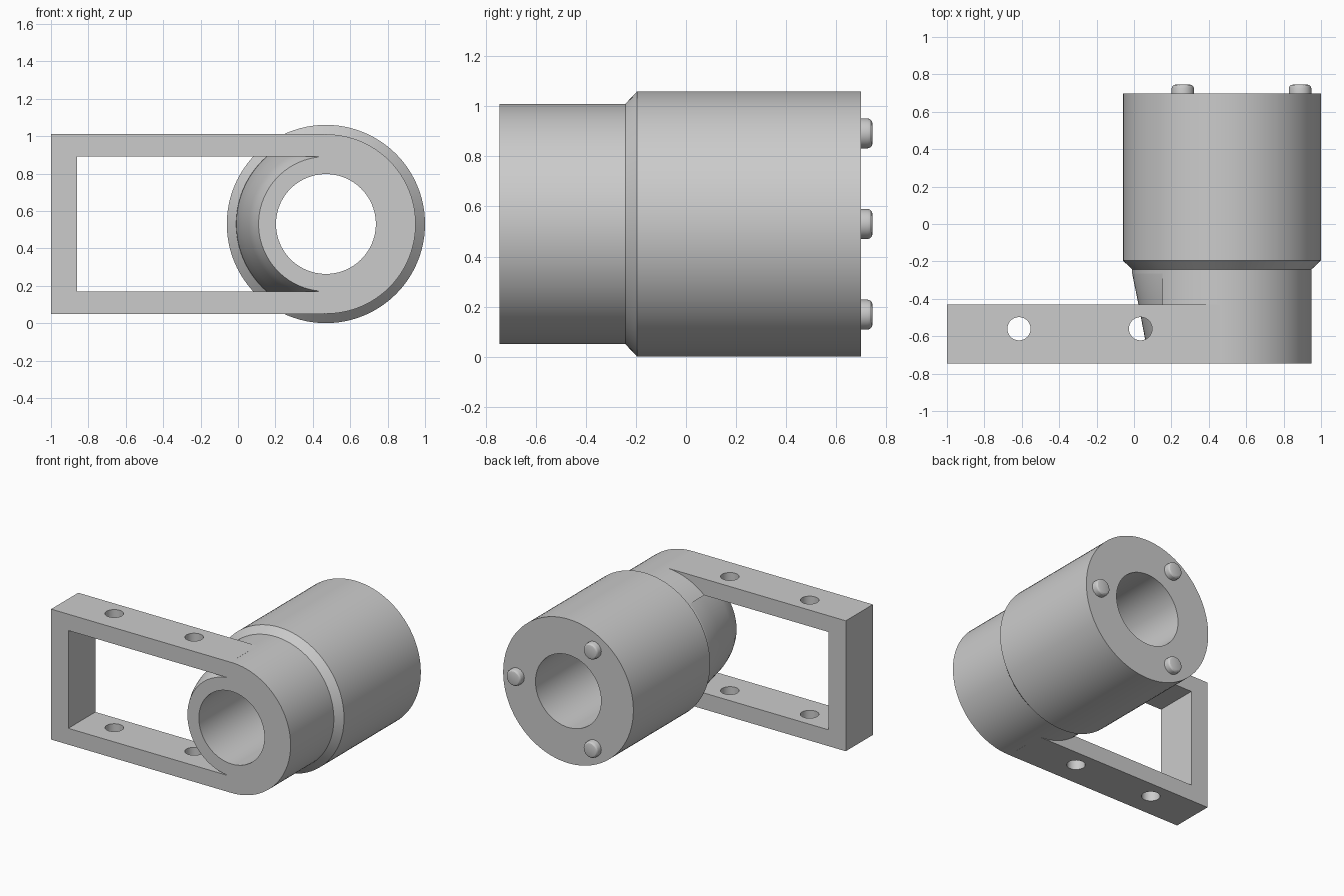
import bpy, bmesh, math

if "Cube" in bpy.data.objects:
    bpy.data.objects.remove(bpy.data.objects["Cube"], do_unlink=True)

CX, CZ = 0.47, 0.53            # barrel axis, running along y
FRONT, BACK = -0.745, 0.698

grey = bpy.data.materials.new("plain_grey")
grey.use_nodes = True
colour = (0.6, 0.6, 0.6, 1)
grey.diffuse_color = colour
grey.node_tree.nodes["Principled BSDF"].inputs["Base Color"].default_value = colour


def finish(name, bm):
    bmesh.ops.recalc_face_normals(bm, faces=bm.faces)
    mesh = bpy.data.meshes.new(name)
    bm.to_mesh(mesh)
    bm.free()
    mesh.materials.append(grey)
    obj = bpy.data.objects.new(name, mesh)
    bpy.context.collection.objects.link(obj)
    return obj


def lathe(name, profile, cx=CX, cz=CZ, segs=96, hollow=False):
    """Revolve (radius, y) points about a y-parallel axis; hollow joins the ends."""
    bm = bmesh.new()
    turns = [2 * math.pi * i / segs for i in range(segs)]
    rings = [[bm.verts.new((cx + r * math.cos(a), y, cz + r * math.sin(a)))
              for a in turns] for r, y in profile]
    pairs = list(zip(rings, rings[1:]))
    if hollow:
        pairs.append((rings[-1], rings[0]))
    else:
        bm.faces.new(rings[0])
        bm.faces.new(rings[-1])
    for a, b in pairs:
        for i in range(segs):
            j = (i + 1) % segs
            bm.faces.new((a[i], a[j], b[j], b[i]))
    return finish(name, bm)


def box(name, low, high):
    bm = bmesh.new()
    bmesh.ops.create_cube(bm, size=1)
    for v in bm.verts:
        v.co = [(l + h) / 2 + c * (h - l) for l, h, c in zip(low, high, v.co)]
    return finish(name, bm)


def activate(obj):
    bpy.ops.object.select_all(action="DESELECT")
    obj.select_set(True)
    bpy.context.view_layer.objects.active = obj


def combine(target, tool, operation):
    tool.hide_render = True
    activate(target)
    mod = target.modifiers.new("combine", "BOOLEAN")
    mod.operation, mod.solver, mod.object = operation, "EXACT", tool
    bpy.ops.object.modifier_apply(modifier=mod.name)
    bpy.data.objects.remove(tool, do_unlink=True)


# Arm with rounded collar
bracket = lathe("bracket", [(0.48, FRONT), (0.48, -0.22)])
combine(bracket, box("arm", (-1, FRONT, 0.05), (0.46, -0.43, 1.01)), "UNION")

# Rectangular window, leaving two side bars and an end bar
combine(bracket, box("window", (-0.86, -1, 0.17), (0.43, -0.265, 0.89)), "DIFFERENCE")

# Seat for the barrel nose
combine(bracket, lathe("nose_seat", [(0.3595, -1), (0.3595, 1)]), "DIFFERENCE")

# Cross holes through both bars
for x in (-0.615, 0.035):
    bm = bmesh.new()
    bmesh.ops.create_cone(bm, cap_ends=True, segments=48, radius1=0.062,
                          radius2=0.062, depth=3)
    bmesh.ops.translate(bm, verts=bm.verts, vec=(x, -0.56, CZ))
    combine(bracket, finish("cross_hole", bm), "DIFFERENCE")

# Hollow barrel with a rounded, tapered nose and a chamfered shoulder
barrel = lathe("barrel", [(0.267, FRONT), (0.36, FRONT), (0.388, -0.69),
                          (0.41, -0.62), (0.446, -0.43), (0.479, -0.27),
                          (0.479, -0.243), (0.53, -0.195), (0.53, BACK),
                          (0.267, BACK)], hollow=True)
parts = [bracket, barrel]

# Three rounded locating pins on the back face
for i in range(3):
    a = i * 2 * math.pi / 3
    parts.append(lathe(f"pin_{i + 1}",
                       [(0.06, BACK - 0.03), (0.06, 0.725), (0.057, 0.735),
                        (0.05, 0.742), (0.04, 0.745)],
                       CX + 0.418 * math.cos(a), CZ + 0.418 * math.sin(a), 32))

for part in parts:
    activate(part)
    bpy.ops.object.shade_smooth_by_angle(angle=math.radians(25))
